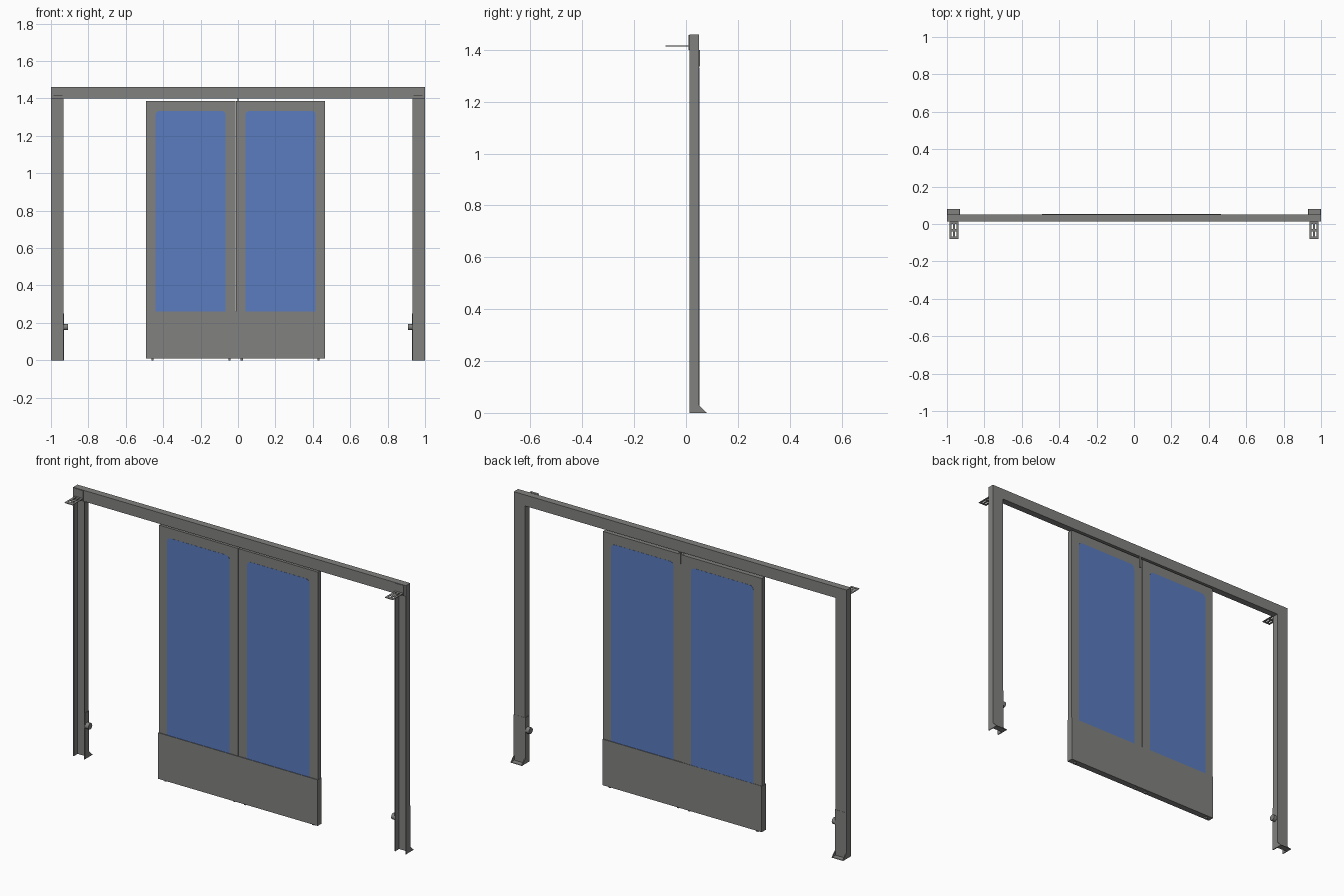
import bpy, bmesh, math
from mathutils import Matrix, Vector

cube = bpy.data.objects.get("Cube")
if cube:
    bpy.data.objects.remove(cube, do_unlink=True)


def material(name, rgb):
    m = bpy.data.materials.new(name)
    m.use_nodes = True
    m.diffuse_color = (*rgb, 1)
    m.node_tree.nodes["Principled BSDF"].inputs["Base Color"].default_value = (*rgb, 1)
    return m


GREY = material("grey metal", (0.22, 0.22, 0.215))
BLUE = material("blue glass", (0.1, 0.2, 0.52))


def finish(name, bm, mat):
    bmesh.ops.recalc_face_normals(bm, faces=bm.faces)
    mesh = bpy.data.meshes.new(name)
    bm.to_mesh(mesh)
    bm.free()
    mesh.materials.append(mat)
    ob = bpy.data.objects.new(name, mesh)
    bpy.context.collection.objects.link(ob)
    return ob


def add_box(bm, x, y, z):
    size = Matrix.Diagonal((x[1] - x[0], y[1] - y[0], z[1] - z[0], 1))
    mid = Matrix.Translation((sum(x) / 2, sum(y) / 2, sum(z) / 2))
    bmesh.ops.create_cube(bm, size=1, matrix=mid @ size)


def boxes(name, parts, mat=GREY):
    bm = bmesh.new()
    for p in parts:
        add_box(bm, *p)
    return finish(name, bm, mat)


def prism(bm, points, offset):
    face = bm.faces.new([bm.verts.new(p) for p in points])
    ext = bmesh.ops.extrude_face_region(bm, geom=[face], use_keep_orig=True)
    verts = [v for v in ext["geom"] if isinstance(v, bmesh.types.BMVert)]
    bmesh.ops.translate(bm, vec=offset, verts=verts)


def rounded_panel(name, x, y, z, r, mat):
    bm = bmesh.new()
    corners = [(x[1] - r, z[1] - r), (x[0] + r, z[1] - r),
               (x[0] + r, z[0] + r), (x[1] - r, z[0] + r)]
    pts = []
    for i, (cx, cz) in enumerate(corners):
        for k in range(5):
            a = math.pi / 2 * (i + k / 4)
            pts.append((cx + r * math.cos(a), y[0], cz + r * math.sin(a)))
    prism(bm, pts, Vector((0, y[1] - y[0], 0)))
    return finish(name, bm, mat)


FRONT, BACK, T = 0.013, 0.05, 0.004
DEPTH = (FRONT, BACK)

# Header beam
boxes("header_beam", [((-1, 1), DEPTH, (1.4, 1.46))])

for side, s in (("left", 1), ("right", -1)):
    def span(a, b):
        return tuple(sorted((s * a, s * b)))

    # Post: channel open to the front
    boxes(side + "_post", [
        (span(0.932, 1), (BACK - T, BACK), (0, 1.4)),
        (span(0.932, 0.932 + T), (FRONT, BACK - T), (0, 1.4)),
        (span(1 - T, 1), (FRONT, BACK - T), (0, 1.4))])

    # Thin cover round the lower post
    boxes(side + "_post_cover", [
        (span(0.93, 1), (BACK, BACK + 0.001), (0, 0.25)),
        (span(0.93, 0.932), DEPTH, (0, 0.25))])

    # Foot plate with a gusset at each end
    bm = bmesh.new()
    add_box(bm, span(0.93, 1), (BACK, 0.08), (0, 0.003))
    for x in (0.93, 1 - T):
        prism(bm, [(s * x, BACK, 0), (s * x, 0.08, 0), (s * x, BACK, 0.03)],
              Vector((s * T, 0, 0)))
    finish(side + "_foot", bm, GREY)

    # Slotted angle bracket at the top
    bracket = [(span(x, x + 0.011), (-0.08, FRONT), (1.413, 1.416))
               for x in (0.938, 0.957, 0.976)]
    bracket += [(span(0.938, 0.987), (y, y + 0.012), (1.413, 1.416))
                for y in (-0.08, -0.04, 0.0)]
    bracket.append((span(0.938, 0.987), (FRONT - 0.003, FRONT), (1.4, 1.458)))
    boxes(side + "_bracket", bracket)

    # Round sensor on the inner face
    bm = bmesh.new()
    bmesh.ops.create_cone(bm, cap_ends=True, segments=20, radius1=0.017,
                          radius2=0.017, depth=0.022,
                          matrix=Matrix.Translation((s * 0.921, 0.032, 0.178))
                          @ Matrix.Rotation(math.pi / 2, 4, "Y"))
    ob = finish(side + "_sensor", bm, GREY)
    bpy.context.view_layer.objects.active = ob
    ob.select_set(True)
    bpy.ops.object.shade_smooth_by_angle()
    ob.select_set(False)

# Door leaves, about a seam slightly off centre
SEAM = -0.013
for side, s, back in (("left", 1, 0.049), ("right", -1, 0.051)):
    def at(a, b):
        return tuple(sorted((SEAM + s * a, SEAM + s * b)))

    boxes(side + "_door_leaf", [(at(0.001, 0.478), (0.022, back), (0.012, 1.387))])
    rounded_panel(side + "_door_glass", at(0.053, 0.428),
                  (0.0212, back + 0.0008), (0.24, 1.333), 0.022, BLUE)
    boxes(side + "_door_guides", [(at(x - 0.006, x + 0.006), (0.03, 0.042), (0, 0.012))
                                  for x in (0.033, 0.444)])

# Kick panel across both leaves, and the stop at the top
boxes("kick_panel", [((SEAM - 0.479, SEAM + 0.479), (0.018, 0.053), (0.01, 0.26))])
boxes("door_stop", [((-0.004, 0.004), (0.046, 0.054), (1.335, 1.4))])
